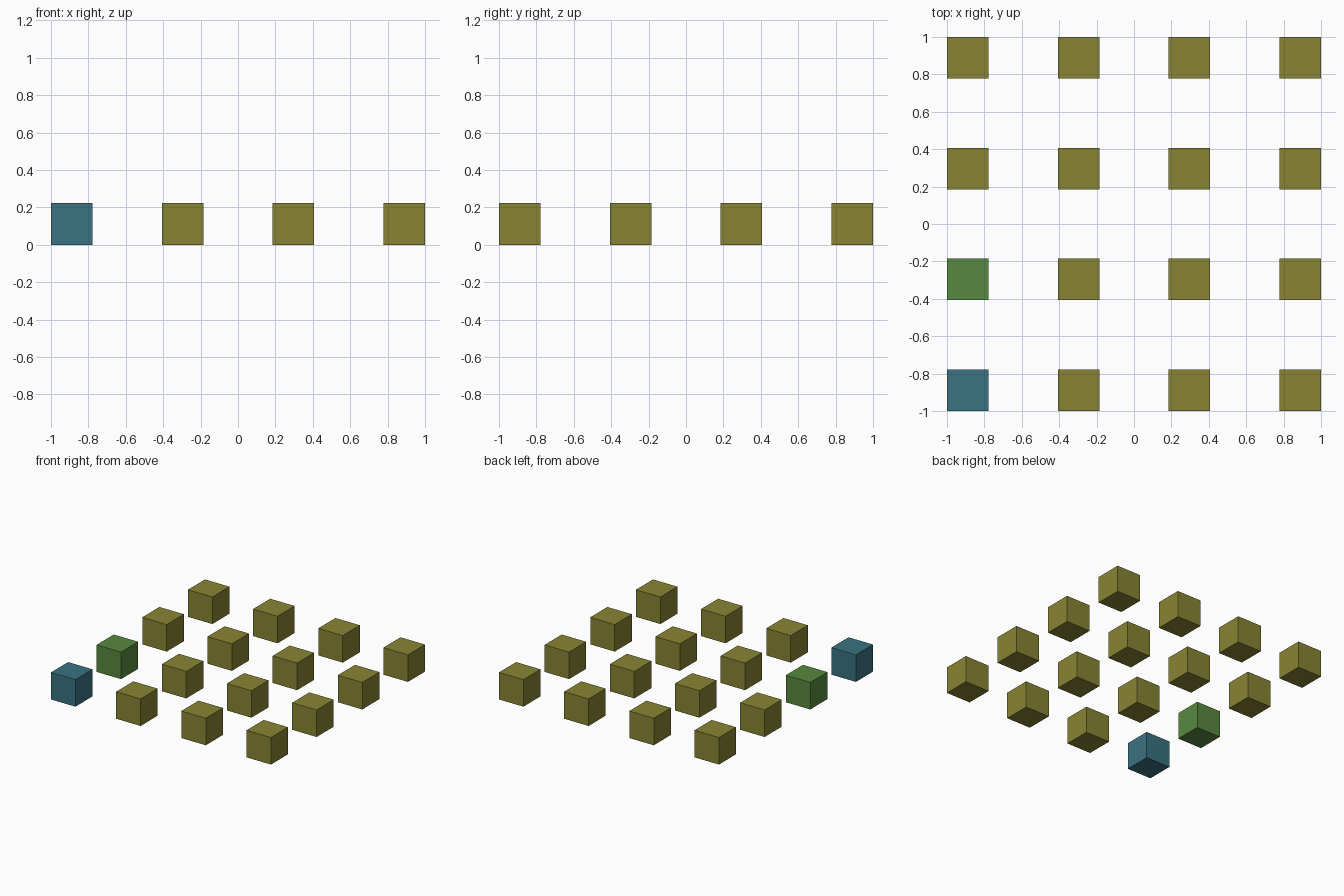
import bpy

if "Cube" in bpy.data.objects:
    bpy.data.objects.remove(bpy.data.objects["Cube"])

SIZE = 2 / 9                      # cube edge
STEP = (2 - SIZE) / 3             # spacing of the 4 x 4 grid


def material(name, color):
    mat = bpy.data.materials.new(name)
    mat.diffuse_color = (*color, 1)
    mat.use_nodes = True
    mat.node_tree.nodes["Principled BSDF"].inputs["Base Color"].default_value = mat.diffuse_color
    return mat


olive = material("olive", (0.246, 0.231, 0.034))
green = material("green", (0.098, 0.25, 0.05))
blue = material("teal_blue", (0.042, 0.17, 0.22))

# Two cubes on the left edge have their own colour
special = {(0, 0): blue, (0, 1): green}

# 4 x 4 grid of separate cubes resting on the ground
for col in range(4):
    for row in range(4):
        x = (col - 1.5) * STEP
        y = (row - 1.5) * STEP
        bpy.ops.mesh.primitive_cube_add(size=SIZE, location=(x, y, SIZE / 2))
        cube = bpy.context.object
        cube.name = f"cube_column_{col + 1}_row_{row + 1}"
        cube.data.materials.append(special.get((col, row), olive))
